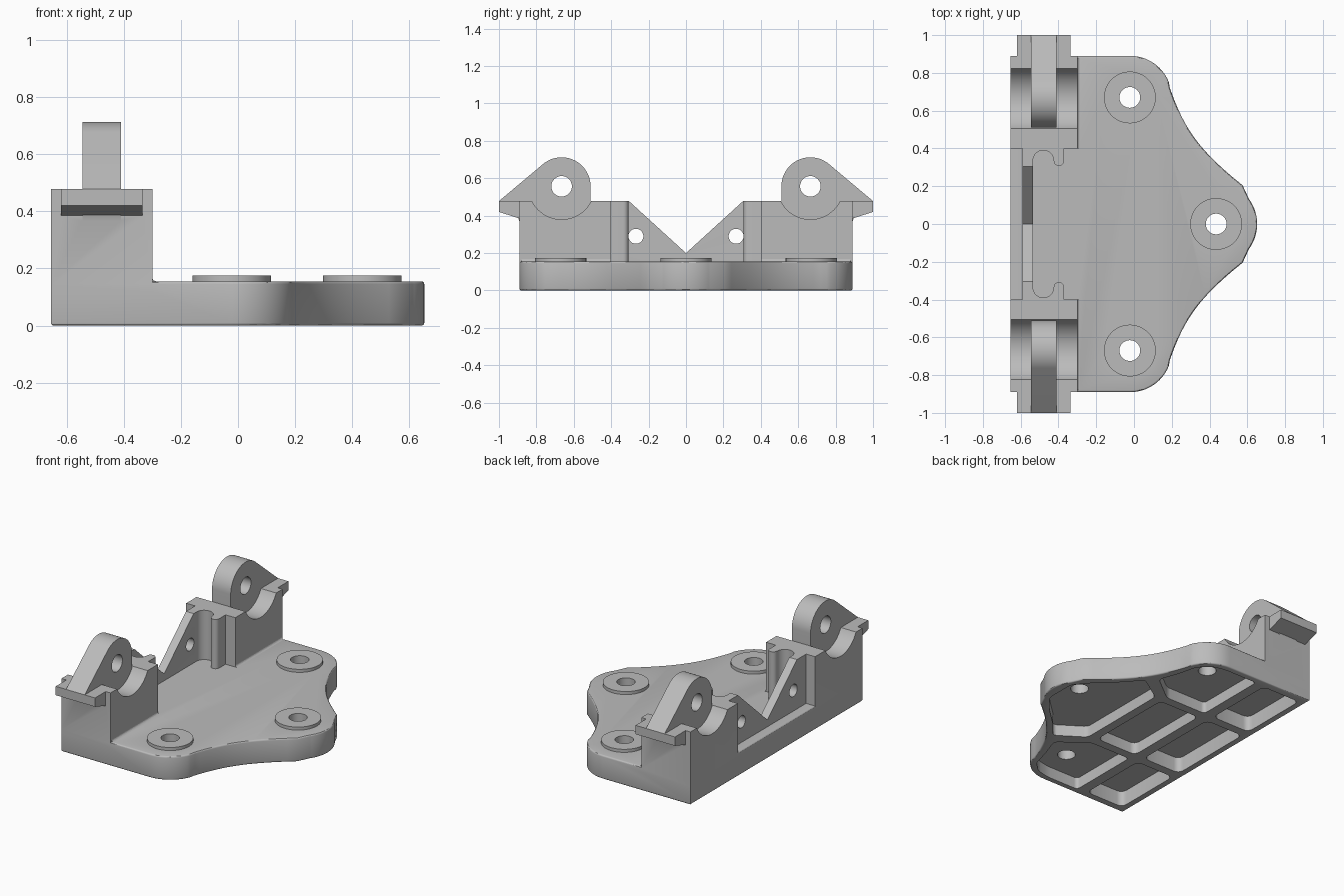
import bpy, bmesh
from math import sin, cos, radians, pi
from mathutils import Vector
from mathutils.geometry import interpolate_bezier

if "Cube" in bpy.data.objects:
    bpy.data.objects.remove(bpy.data.objects["Cube"])

gray = bpy.data.materials.new("plain gray")
gray.use_nodes = True
gray.diffuse_color = (0.5, 0.5, 0.5, 1)
gray.node_tree.nodes["Principled BSDF"].inputs["Base Color"].default_value = (0.5, 0.5, 0.5, 1)

TOP, DECK = 0.478, 0.155          # block top, plate top
PIN_Y, PIN_Z = 0.665, 0.557       # hinge pin centre
HALF = 0.89                       # half width of the plate


def arc(cx, cy, r, a, b, n=16):
    angles = [radians(a + (b - a) * i / n) for i in range(n + 1)]
    return [(cx + r * cos(t), cy + r * sin(t)) for t in angles]


def circle(cx, cy, r, n=48):
    return arc(cx, cy, r, 0, 360, n)[:-1]


def prism(name, pts, lo, hi, axis="z", side=1, corner=0, rim=0):
    """Extrude a profile along z (xy points) or x (yz points)."""
    def place(p, h):
        v = Vector((p[0], p[1], h)) if axis == "z" else Vector((h, p[0], p[1]))
        v.y *= side
        return v
    bm = bmesh.new()
    face = bm.faces.new([bm.verts.new(place(p, lo)) for p in pts])
    ext = bmesh.ops.extrude_face_region(bm, geom=[face], use_keep_orig=True)
    shift = place((0, 0), hi) - place((0, 0), lo)
    bmesh.ops.translate(bm, vec=shift, verts=[g for g in ext["geom"] if isinstance(g, bmesh.types.BMVert)])
    bmesh.ops.recalc_face_normals(bm, faces=bm.faces)
    upright = [e for e in bm.edges if abs(e.verts[0].co.z - e.verts[1].co.z) > 1e-4]
    if corner:
        bmesh.ops.bevel(bm, geom=upright, offset=corner, segments=4, profile=0.5,
                        affect="EDGES", clamp_overlap=True)
    if rim:
        flat = [e for e in bm.edges if e not in upright]
        bmesh.ops.bevel(bm, geom=flat, offset=rim, segments=3, profile=0.5,
                        affect="EDGES", clamp_overlap=True)
    mesh = bpy.data.meshes.new(name)
    bm.to_mesh(mesh)
    bm.free()
    mesh.materials.append(gray)
    obj = bpy.data.objects.new(name, mesh)
    bpy.context.collection.objects.link(obj)
    return obj


def combine(target, tool, operation):
    mod = target.modifiers.new(operation, "BOOLEAN")
    mod.operation, mod.object, mod.solver = operation, tool, "EXACT"
    bpy.context.view_layer.objects.active = target
    bpy.ops.object.modifier_apply(modifier=mod.name)
    bpy.data.objects.remove(tool)


def mirrored(pts):
    return pts + [(x, -y) for x, y in reversed(pts)]


# Plate outline: nose, concave flank, rounded lobe, straight back
nose = arc(0.43, 0, 0.222, 2, 36, 10)
flank = [tuple(p[:2]) for p in interpolate_bezier(
    Vector((0.575, 0.205, 0)), Vector((0.33, 0.4, 0)),
    Vector((0.26, 0.52, 0)), Vector((0.19, 0.72, 0)), 16)]
lobe = arc(-0.02, 0.67, 0.22, 22, 90, 12)
outline = mirrored(nose + flank + lobe + [(-0.655, HALF)])
body = prism("mounting_bracket", outline, 0, DECK, rim=0.01)

# Underside pockets between ribs
def box(x0, x1, y0, y1):
    return [(x0, y0), (x1, y0), (x1, y1), (x0, y1)]


combine(body, prism("pocket", box(-0.61, -0.33, -0.3, 0.3), -0.1, 0.1, corner=0.04), "DIFFERENCE")
combine(body, prism("pocket", box(-0.26, 0.04, -0.3, 0.3), -0.1, 0.075, corner=0.04), "DIFFERENCE")
nose_pocket = mirrored([(0.59, 0.1), (0.5, 0.21), (0.36, 0.34), (0.28, 0.44), (0.1, 0.32)])
combine(body, prism("pocket", nose_pocket, -0.1, 0.075, corner=0.025), "DIFFERENCE")
lobe_pocket = [(-0.26, 0.36), (0.04, 0.36), (0.22, 0.5), (0.17, 0.64), (0.14, 0.76),
               (0.07, 0.83), (-0.02, 0.85), (-0.26, 0.85)]
for s in (1, -1):
    combine(body, prism("pocket", lobe_pocket, -0.1, 0.075, side=s, corner=0.025), "DIFFERENCE")
    combine(body, prism("pocket", box(-0.61, -0.33, 0.36, 0.84), -0.1, 0.1, side=s, corner=0.04), "DIFFERENCE")

# Hinge blocks with a rounded slot and finger on the inner side
block = [(-0.655, 0.4), (-0.655, HALF), (-0.3, HALF), (-0.3, 0.4), (-0.37, 0.4)]
block += arc(-0.3975, 0.335, 0.0275, 0, -180, 10)
block += arc(-0.48, 0.335, 0.055, 0, 180, 14)
block += [(-0.59, 0.335), (-0.59, 0.4)]
# Lug: round head running down a tangent to the overhanging tip
lug = arc(PIN_Y, PIN_Z, 0.155, 50, 180, 28) + [(0.51, 0.3), (0.87, 0.3), (0.9, 0.4), (1.0, 0.44), (1.0, TOP)]
ledge = [(0.86, TOP), (1.0, TOP), (1.0, 0.42), (HALF, 0.385), (0.86, 0.385)]
fillet = [(-0.31, DECK - 0.01), (-0.31, DECK + 0.014)] + arc(-0.286, DECK + 0.014, 0.014, 180, 270, 5) + [(-0.286, DECK - 0.01)]
for s in (1, -1):
    combine(body, prism("block", block, 0.12, TOP, side=s), "UNION")
    combine(body, prism("ledge", ledge, -0.62, -0.335, "x", s), "UNION")
    combine(body, prism("trough", circle(PIN_Y, PIN_Z, 0.177, 64), -0.8, -0.2, "x", s), "DIFFERENCE")
    combine(body, prism("lug", lug, -0.545, -0.41, "x", s), "UNION")
    combine(body, prism("pin_hole", circle(PIN_Y, PIN_Z, 0.055, 32), -0.8, -0.2, "x", s), "DIFFERENCE")

# Thin web with a V notch and two holes
web = [(0, 0.2), (0.305, TOP), (0.395, TOP), (0.395, 0.12)]
web += [(-y, z) for y, z in reversed(web[1:])]
combine(body, prism("web", web, -0.59, -0.535, "x"), "UNION")
for s in (1, -1):
    combine(body, prism("web_hole", circle(0.268, 0.29, 0.04, 32), -0.7, -0.2, "x", s), "DIFFERENCE")

# Raised screw bosses with through holes
for x, y in ((-0.022, 0.67), (-0.022, -0.67), (0.435, 0)):
    combine(body, prism("boss", circle(x, y, 0.137, 64), 0.13, 0.175), "UNION")
    combine(body, prism("screw_hole", circle(x, y, 0.055, 32), -0.2, 0.4), "DIFFERENCE")

bpy.ops.object.select_all(action="DESELECT")
body.select_set(True)
bpy.context.view_layer.objects.active = body
bpy.ops.object.shade_smooth_by_angle(angle=radians(30))

# Small cove where the blocks meet the plate
for s, side in ((1, "left"), (-1, "right")):
    cove = [(x, z) for x, z in fillet]
    obj = prism(side + "_cove", [(x, -z) for x, z in cove], 0.4, HALF - 0.01)
    # turn the z-extruded profile so that it runs along y
    for v in obj.data.vertices:
        x, y, z = v.co
        v.co = (x, s * z, -y)
    if s < 0:
        obj.data.flip_normals()
